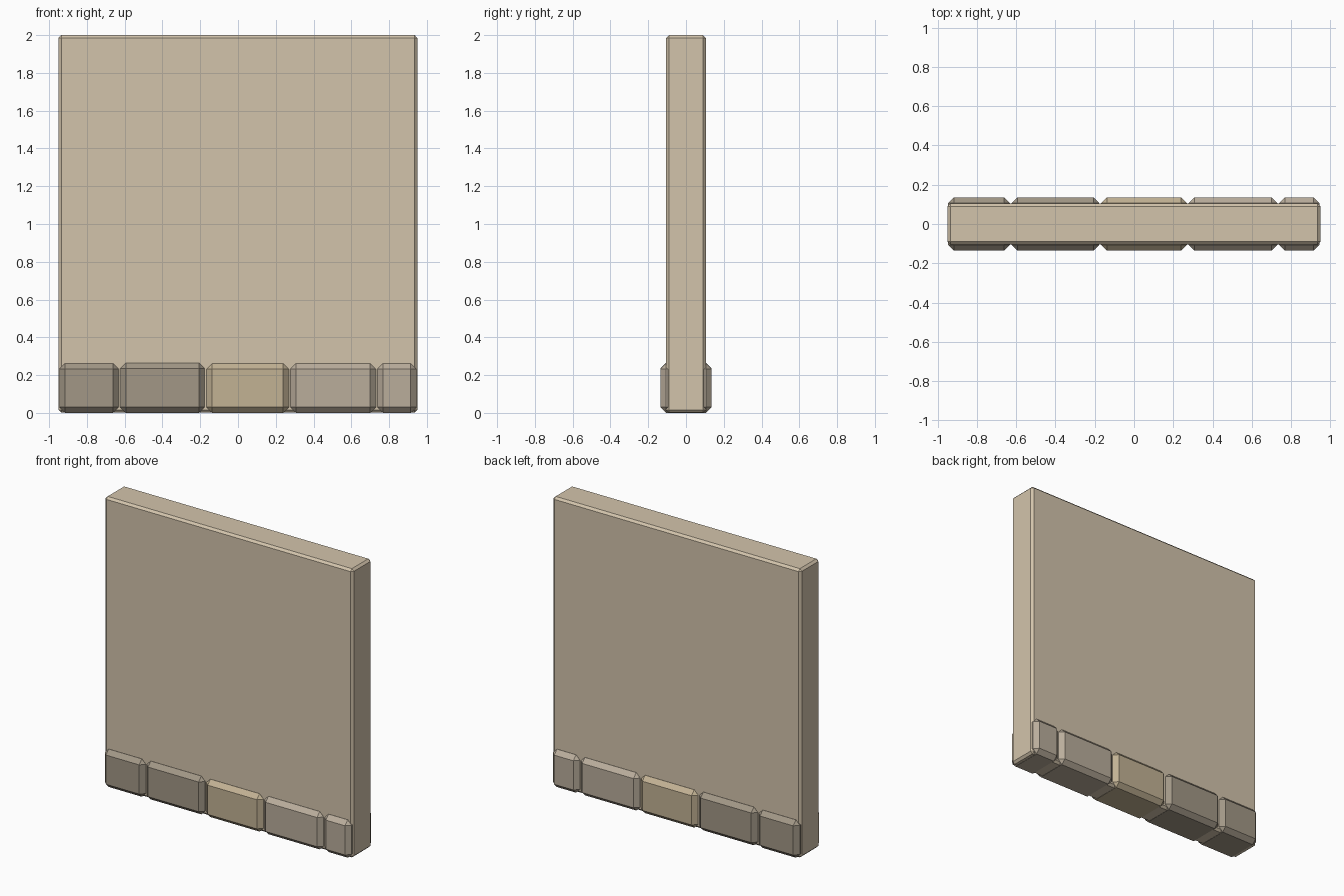
import bpy
import bmesh

if "Cube" in bpy.data.objects:
    bpy.data.objects.remove(bpy.data.objects["Cube"])


def material(name, rgb):
    mat = bpy.data.materials.new(name)
    mat.diffuse_color = (*rgb, 1)
    mat.use_nodes = True
    mat.node_tree.nodes["Principled BSDF"].inputs["Base Color"].default_value = mat.diffuse_color
    return mat


def chamfered_box(name, x0, x1, half_depth, z0, z1, chamfer, mat):
    """Box with flat chamfers on every edge, symmetric front to back."""
    bm = bmesh.new()
    bmesh.ops.create_cube(bm, size=1)
    for v in bm.verts:
        v.co.x = x0 if v.co.x < 0 else x1
        v.co.y *= 2 * half_depth
        v.co.z = z0 if v.co.z < 0 else z1
    bmesh.ops.bevel(bm, geom=bm.edges[:], offset=chamfer, offset_type='OFFSET',
                    segments=1, profile=0.5, affect='EDGES')
    mesh = bpy.data.meshes.new(name)
    bm.to_mesh(mesh)
    bm.free()
    mesh.materials.append(mat)
    obj = bpy.data.objects.new(name, mesh)
    bpy.context.collection.objects.link(obj)
    return obj


plaster = material("plaster", (0.65, 0.55, 0.41))
dark_stone = material("dark_stone", (0.36, 0.31, 0.24))
tan_stone = material("tan_stone", (0.54, 0.445, 0.296))
pale_stone = material("pale_stone", (0.49, 0.42, 0.33))

# Wall panel
chamfered_box("wall_panel", -0.95, 0.95, 0.105, 0.001, 2.0, 0.015, plaster)

# Base stones running through the wall, visible on both faces
stones = [
    (-0.946, -0.632, 0.262, dark_stone),
    (-0.624, -0.177, 0.265, dark_stone),
    (-0.167, 0.269, 0.262, tan_stone),
    (0.277, 0.730, 0.262, pale_stone),
    (0.738, 0.944, 0.262, pale_stone),
]
for i, (x0, x1, top, mat) in enumerate(stones, 1):
    chamfered_box(f"base_stone_{i}", x0, x1, 0.136, 0.0, top, 0.03, mat)
